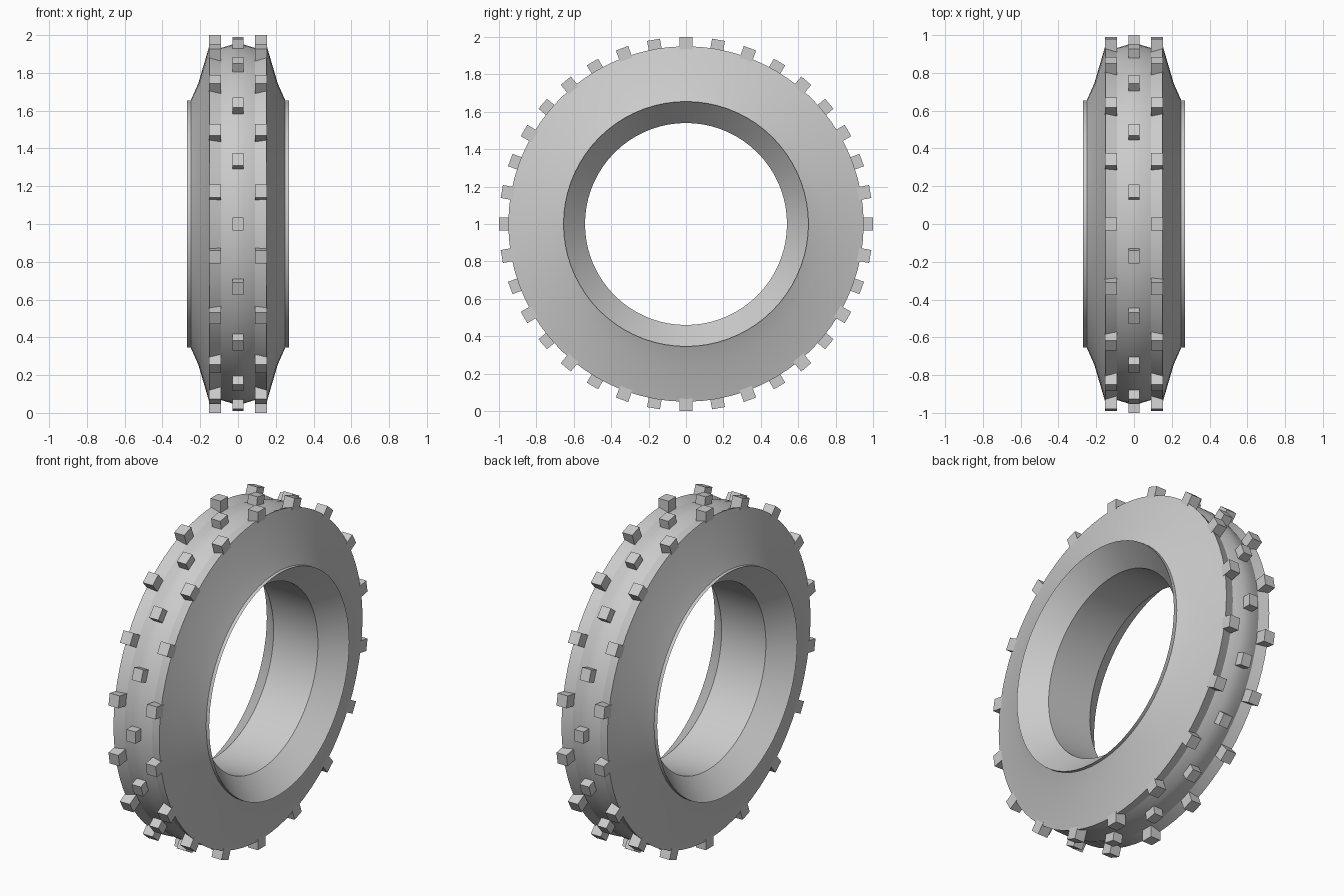
import bpy, bmesh, math
from mathutils import Matrix, Vector

cube = bpy.data.objects.get("Cube")
if cube:
    bpy.data.objects.remove(cube, do_unlink=True)

CENTRE = Vector((0, 0, 1))
SEGMENTS = 72

rubber = bpy.data.materials.new("grey_rubber")
rubber.use_nodes = True
colour = (0.6, 0.6, 0.6, 1)
rubber.diffuse_color = colour
rubber.node_tree.nodes["Principled BSDF"].inputs["Base Color"].default_value = colour


def finish(bm, name):
    bmesh.ops.recalc_face_normals(bm, faces=bm.faces[:])
    mesh = bpy.data.meshes.new(name)
    bm.to_mesh(mesh)
    bm.free()
    mesh.materials.append(rubber)
    obj = bpy.data.objects.new(name, mesh)
    obj.location = CENTRE
    bpy.context.collection.objects.link(obj)
    return obj


# Tyre body: half cross-section (x, radius) from tread crown to bore, mirrored
half = [(0.03, 0.95), (0.09, 0.932), (0.15, 0.95), (0.21, 0.745),
        (0.25, 0.655), (0.27, 0.655), (0.145, 0.54)]
profile = half + [(-x, r) for x, r in reversed(half)]
bm = bmesh.new()
rings = []
for i in range(SEGMENTS):
    a = math.tau * i / SEGMENTS
    rings.append([bm.verts.new((x, r * math.sin(a), r * math.cos(a))) for x, r in profile])
for i, ring in enumerate(rings):
    after = rings[(i + 1) % SEGMENTS]
    for j in range(len(profile)):
        k = (j + 1) % len(profile)
        bm.faces.new((ring[j], ring[k], after[k], after[j]))
tyre = finish(bm, "tyre_body")
bpy.context.view_layer.objects.active = tyre
tyre.select_set(True)
bpy.ops.object.shade_smooth_by_angle(angle=math.radians(28))


# Tread knobs: one row of blocks around the tyre
def knob_row(name, x, width, start):
    bm = bmesh.new()
    inner, outer, length = 0.92, 1.0, 0.07
    for i in range(18):
        turn = Matrix.Rotation(math.radians(start + 20 * i), 4, 'X')
        place = Matrix.Translation((x, 0, (inner + outer) / 2))
        size = Matrix.Diagonal((width, length, outer - inner, 1))
        bmesh.ops.create_cube(bm, size=1, matrix=turn @ place @ size)
    return finish(bm, name)


knob_row("left_knobs", 0.122, 0.065, 0)
knob_row("right_knobs", -0.122, 0.065, 0)
knob_row("centre_knobs", 0, 0.06, 10)
